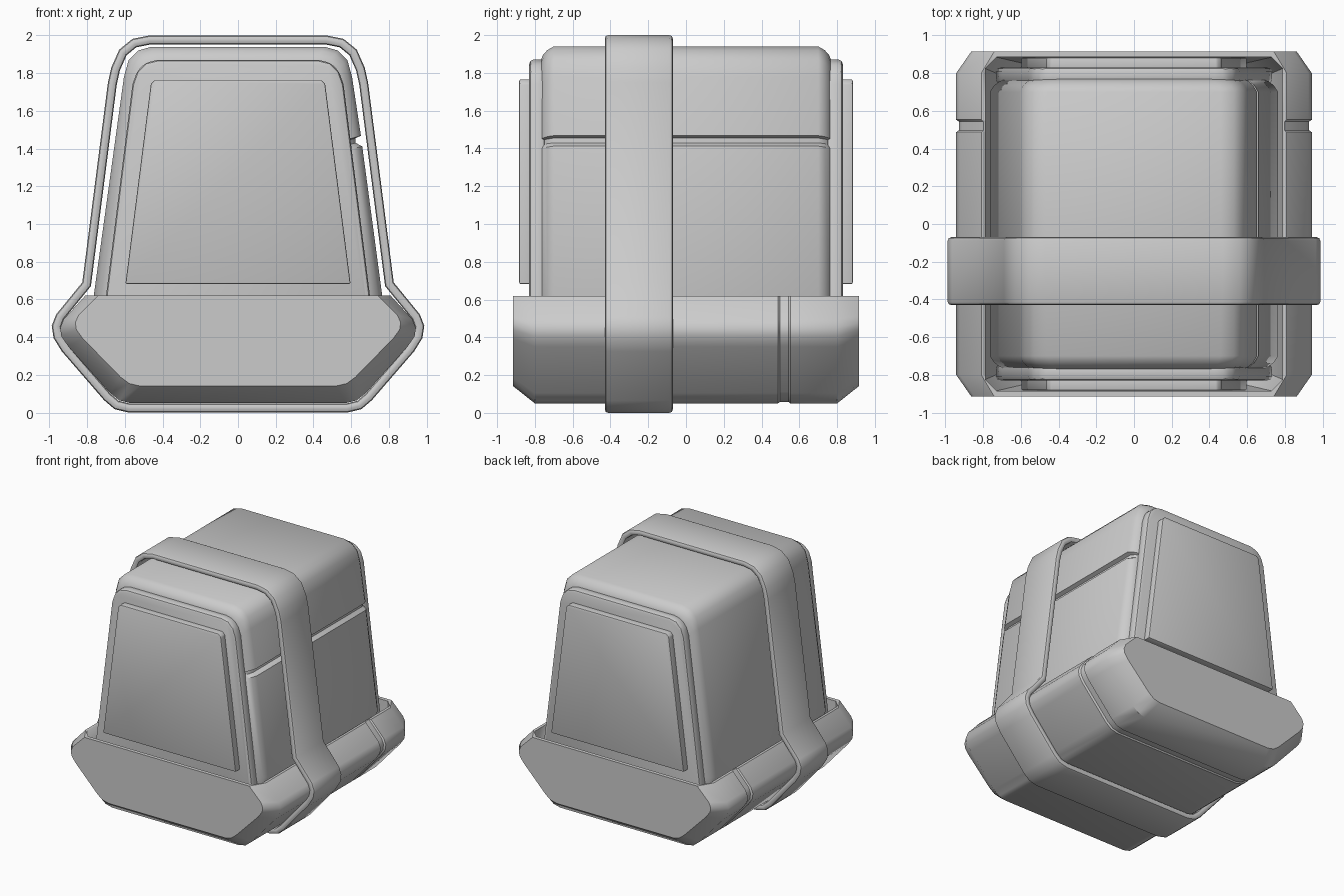
import bpy, bmesh
from math import radians
from mathutils import Vector

if "Cube" in bpy.data.objects:
    bpy.data.objects.remove(bpy.data.objects["Cube"])


def finish(name, rings, cap=True, bevel=0.0, segs=2, angle=25):
    """Skin a list of equal-length rings into one object, bevel and smooth it."""
    bm = bmesh.new()
    vs = [[bm.verts.new(p) for p in r] for r in rings]
    n = len(vs[0])
    pairs = list(zip(vs, vs[1:])) if cap else list(zip(vs, vs[1:] + vs[:1]))
    for a, b in pairs:
        for i in range(n):
            bm.faces.new((a[i], a[(i + 1) % n], b[(i + 1) % n], b[i]))
    if cap:
        bm.faces.new(vs[0])
        bm.faces.new(vs[-1])
    bmesh.ops.recalc_face_normals(bm, faces=bm.faces)
    me = bpy.data.meshes.new(name)
    bm.to_mesh(me)
    bm.free()
    ob = bpy.data.objects.new(name, me)
    bpy.context.collection.objects.link(ob)
    bpy.ops.object.select_all(action='DESELECT')
    bpy.context.view_layer.objects.active = ob
    ob.select_set(True)
    if bevel:
        m = ob.modifiers.new("bevel", 'BEVEL')
        m.width, m.segments = bevel, segs
        m.limit_method, m.angle_limit = 'ANGLE', radians(angle)
        bpy.ops.object.modifier_apply(modifier=m.name)
    bpy.ops.object.shade_smooth_by_angle(angle=radians(40))
    return ob


def mirrored(half):
    """Close a right-hand (x, z) half profile by reflecting it."""
    return half + [(-x, z) for x, z in reversed(half)]


def offset(pts, d):
    """Inset a clockwise outline by d with mitred corners."""
    out, n = [], len(pts)
    for i in range(n):
        p, a, b = Vector(pts[i]), Vector(pts[i - 1]), Vector(pts[(i + 1) % n])
        u, v = (p - a).normalized(), (b - p).normalized()
        n1, n2 = Vector((u.y, -u.x)), Vector((v.y, -v.x))
        out.append(tuple(p + (n1 + n2) * d / (1 + n1.dot(n2))))
    return out


def at(pts, y):
    return [(x, y, z) for x, z in pts]


# base tray, lofted front to back with a groove near the rear
tray_pts = mirrored([(.81, .62), (.925, .495), (.943, .45), (.937, .405), (.90, .35),
                     (.68, .105), (.63, .065), (.57, .05)])


def tray_ring(y, sx, sz):
    return [(x * sx, y, .62 - (.62 - z) * sz) for x, z in tray_pts]


tray = finish("base_tray", [tray_ring(*s) for s in (
    (-.915, .915, .84), (-.80, 1, 1), (.487, 1, 1), (.497, .985, .985),
    (.543, .985, .985), (.553, 1, 1), (.80, 1, 1), (.915, .915, .84))])


# hollow inside of the tray
def oct_ring(hx, hy, c, z):
    q = [(hx, hy - c), (hx - c, hy), (-hx + c, hy), (-hx, hy - c),
         (-hx, -hy + c), (-hx + c, -hy), (hx - c, -hy), (hx, -hy + c)]
    return [(x, y, z) for x, y in q]


cutter = finish("tray_cutter", [oct_ring(.66, .85, .08, .15), oct_ring(.79, .885, .06, .42),
                                oct_ring(.785, .885, .06, .8)])
cutter.hide_render = True
cut = tray.modifiers.new("hollow", 'BOOLEAN')
cut.operation, cut.object, cut.solver = 'DIFFERENCE', cutter, 'EXACT'
bpy.context.view_layer.objects.active = tray
bpy.ops.object.modifier_apply(modifier=cut.name)
bpy.data.objects.remove(cutter)

# main body, tapered, with a lid seam on the right side only
left = [(.46, 1.94), (.53, 1.92), (.58, 1.87), (.605, 1.78), (.765, .62), (.63, .2)]
seam = [(.652, 1.468), (.622, 1.455), (.624, 1.43), (.659, 1.412)]
body_pts = left[:4] + seam + left[4:] + [(-x, z) for x, z in reversed(left)]


def body_ring(y, d):
    return [(x * (1 - d / .66), y, z - d * (max(z - .2, 0) / 1.74) ** 4) for x, z in body_pts]


finish("main_body", [body_ring(*s) for s in (
    (-.77, .075), (-.757, .045), (-.735, .02), (-.70, 0),
    (.70, 0), (.735, .02), (.757, .045), (.77, .075))])

# end plates and raised panels, front and back
plate = mirrored([(.43, 1.87), (.49, 1.855), (.535, 1.81), (.56, 1.74), (.70, .62), (.735, .3)])
panel = mirrored([(.44, 1.765), (.462, 1.745), (.597, .682)])
for side, s in (("front", -1), ("back", 1)):
    finish(side + "_plate", [at(plate, s * .745), at(plate, s * .83)], bevel=.022)
    finish(side + "_panel", [at(panel, s * .81), at(panel, s * .883)], bevel=.008)

# strap looped around body and tray
strap = mirrored([(.47, 2.0), (.56, 1.982), (.63, 1.925), (.672, 1.83), (.69, 1.75),
                  (.826, .69), (.965, .52), (.988, .46), (.978, .395), (.935, .325),
                  (.71, .065), (.655, .018), (.58, 0)])
inner = offset(strap, -.048)
if max(p[0] for p in inner) > .99:
    inner = offset(strap, .048)
finish("strap", [at(strap, -.43), at(strap, -.07), at(inner, -.07), at(inner, -.43)],
       cap=False, bevel=.018, angle=50)
